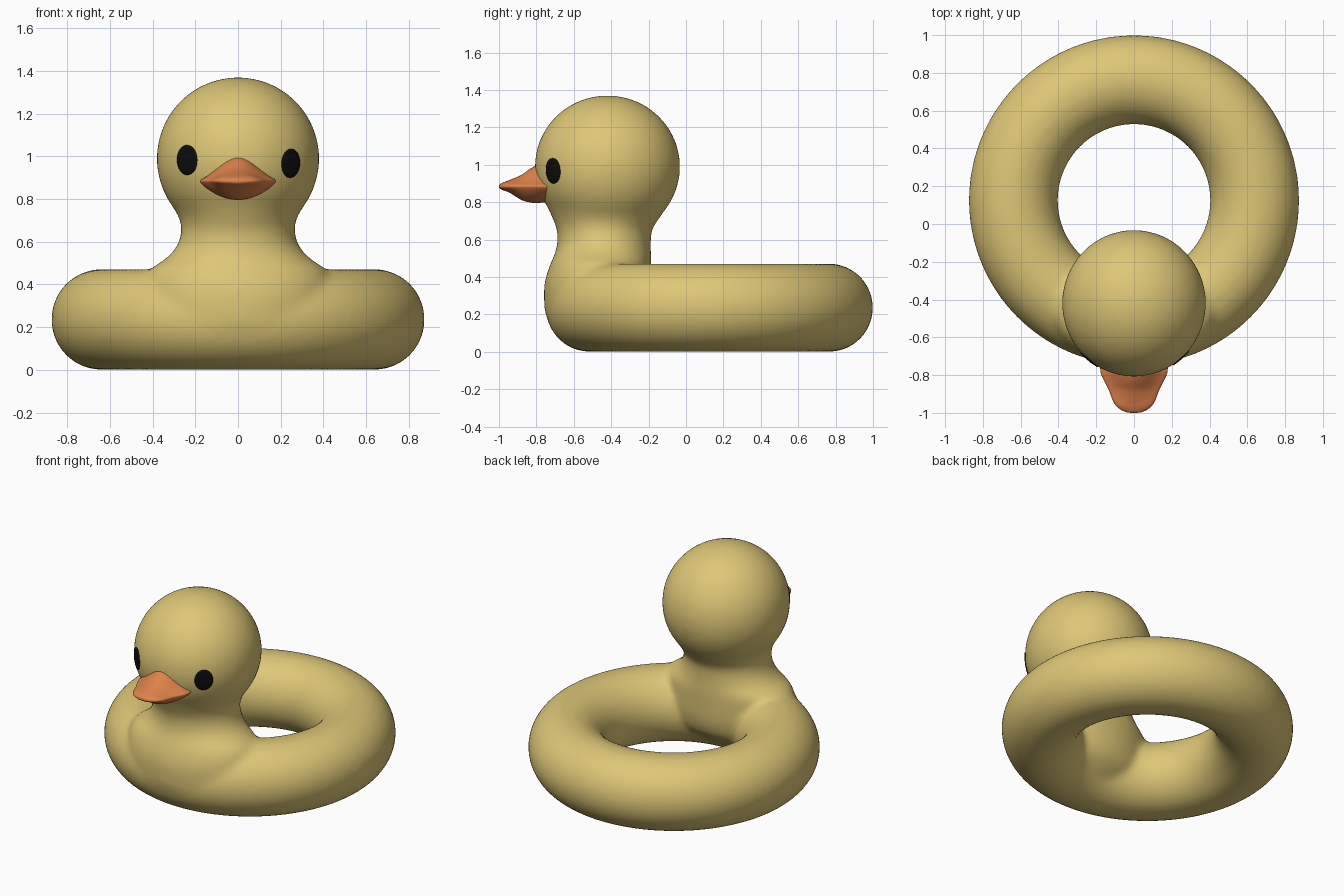
import bpy, bmesh, math
from mathutils import Vector
from mathutils.bvhtree import BVHTree

if "Cube" in bpy.data.objects:
    bpy.data.objects.remove(bpy.data.objects["Cube"])


def material(name, rgb):
    m = bpy.data.materials.new(name)
    m.diffuse_color = (*rgb, 1)
    m.use_nodes = True
    m.node_tree.nodes["Principled BSDF"].inputs["Base Color"].default_value = m.diffuse_color
    return m


YELLOW = material("soft yellow", (0.73, 0.57, 0.185))
ORANGE = material("beak orange", (0.74, 0.225, 0.07))
BLACK = material("eye black", (0.004, 0.004, 0.004))


def smooth_rows(rows, steps=4):
    """Catmull-Rom interpolation through a list of section parameters."""
    pts = [Vector(r) for r in rows]
    out = []
    for i in range(len(pts) - 1):
        a, b = pts[max(i - 1, 0)], pts[i]
        c, d = pts[i + 1], pts[min(i + 2, len(pts) - 1)]
        for s in range(steps):
            t = s / steps
            out.append(b + 0.5 * t * ((c - a) + t * ((2 * a - 5 * b + 4 * c - d)
                                                     + t * (3 * (b - c) + d - a))))
    return out + [pts[-1]]


def loft(name, sections, mat):
    """Closed skin over a list of equal-length point loops."""
    bm = bmesh.new()
    rings = [[bm.verts.new(p) for p in s] for s in sections]
    n = len(rings[0])
    for a, b in zip(rings, rings[1:]):
        for i in range(n):
            j = (i + 1) % n
            bm.faces.new((a[i], a[j], b[j], b[i]))
    bm.faces.new(rings[0])
    bm.faces.new(rings[-1])
    bmesh.ops.recalc_face_normals(bm, faces=bm.faces)
    for f in bm.faces:
        f.smooth = True
    me = bpy.data.meshes.new(name)
    bm.to_mesh(me)
    bm.free()
    ob = bpy.data.objects.new(name, me)
    bpy.context.collection.objects.link(ob)
    me.materials.append(mat)
    return ob


# Head and neck: round head, then (z, centre y, half width, half depth)
HEAD = Vector((0, -0.42, 0.99))
R = 0.381
rows = []
for k in range(1, 32):
    a = math.radians(4 * k)
    r = R * math.sin(a)
    rows.append((HEAD.z + R * math.cos(a), HEAD.y, r, r * 1.02))
rows += smooth_rows([
    (0.74, -0.425, 0.290, 0.300), (0.70, -0.430, 0.272, 0.278),
    (0.65, -0.436, 0.266, 0.254), (0.58, -0.438, 0.286, 0.250),
    (0.52, -0.445, 0.340, 0.258), (0.47, -0.455, 0.410, 0.270),
    (0.38, -0.470, 0.435, 0.284), (0.28, -0.475, 0.435, 0.284),
    (0.18, -0.485, 0.410, 0.258), (0.08, -0.500, 0.300, 0.160)])
turn = [2 * math.pi * i / 64 for i in range(64)]
head = loft("head_and_neck",
            [[(w * math.cos(t), y + d * math.sin(t), z) for t in turn]
             for z, y, w, d in rows], YELLOW)

# Swim ring, fused with the neck into one soft skin
bpy.ops.mesh.primitive_torus_add(major_segments=96, minor_segments=48,
                                 major_radius=0.639, minor_radius=0.236,
                                 location=(0, 0.125, 0.236))
body = bpy.context.object
body.name = "ring_body"
body.data.materials.append(YELLOW)
head.select_set(True)
bpy.ops.object.join()
bpy.ops.object.transform_apply(location=True, rotation=True, scale=True)
fuse = body.modifiers.new("fuse", 'REMESH')
fuse.mode = 'VOXEL'
fuse.voxel_size = 0.018
fuse.use_smooth_shade = True
soften = body.modifiers.new("soften", 'SMOOTH')
soften.factor = 0.5
soften.iterations = 14
for m in ("fuse", "soften"):
    bpy.ops.object.modifier_apply(modifier=m)
bpy.ops.object.shade_smooth()

# Beak: (y, half width, height above the lip, depth below the lip)
beak_rows = smooth_rows([
    (-1.000, 0.015, 0.004, 0.004), (-0.995, 0.045, 0.012, 0.012),
    (-0.975, 0.082, 0.023, 0.021), (-0.940, 0.110, 0.036, 0.035),
    (-0.880, 0.133, 0.062, 0.072), (-0.830, 0.158, 0.097, 0.086),
    (-0.780, 0.178, 0.117, 0.087), (-0.710, 0.176, 0.112, 0.080)])


def beak_section(y, w, up, down):
    pts = []
    for t in turn:
        u, s = math.cos(t), math.sin(t)
        if s >= 0:      # upper bill: rounded lip with a central ridge
            lip = min(0.028, up)
            z = lip * s + (up - lip) * (0.5 + 0.5 * math.cos(math.pi * u))
        else:           # lower bill: shallow bowl
            lip = min(0.022, down)
            z = lip * s - (down - lip) * (1 - u * u)
        pts.append((w * u, y, 0.884 + z))
    return pts


loft("beak", [beak_section(*r) for r in beak_rows], ORANGE)

# Eyes: thin oval plates laid onto the head surface
skin = BVHTree.FromObject(body, bpy.context.evaluated_depsgraph_get())
for name, x, z, half_w, half_h in (("eye_left", 0.247, 0.967, 0.056, 0.068),
                                   ("eye_right", -0.238, 0.983, 0.060, 0.070)):
    out = Vector((x, -math.sqrt(R * R - x * x), 0)).normalized()
    side = out.cross(Vector((0, 0, 1)))
    middle = HEAD + out * R + Vector((0, 0, z - HEAD.z))
    loops = []
    for k in (0.02, 0.3, 0.6, 0.8, 1.0):
        loop = []
        for i in range(32):
            t = 2 * math.pi * i / 32
            p = middle + side * (half_w * k * math.cos(t))
            p.z += half_h * k * math.sin(t)
            d = (p - HEAD).normalized()
            hit = skin.ray_cast(HEAD, d)[0] or p
            loop.append(hit + d * 0.005)
        loops.append(loop)
    # fold the plate back just under the skin to close its rim
    loops.append([p - (p - HEAD).normalized() * 0.008 for p in loops[-1]])
    loft(name, loops, BLACK)
